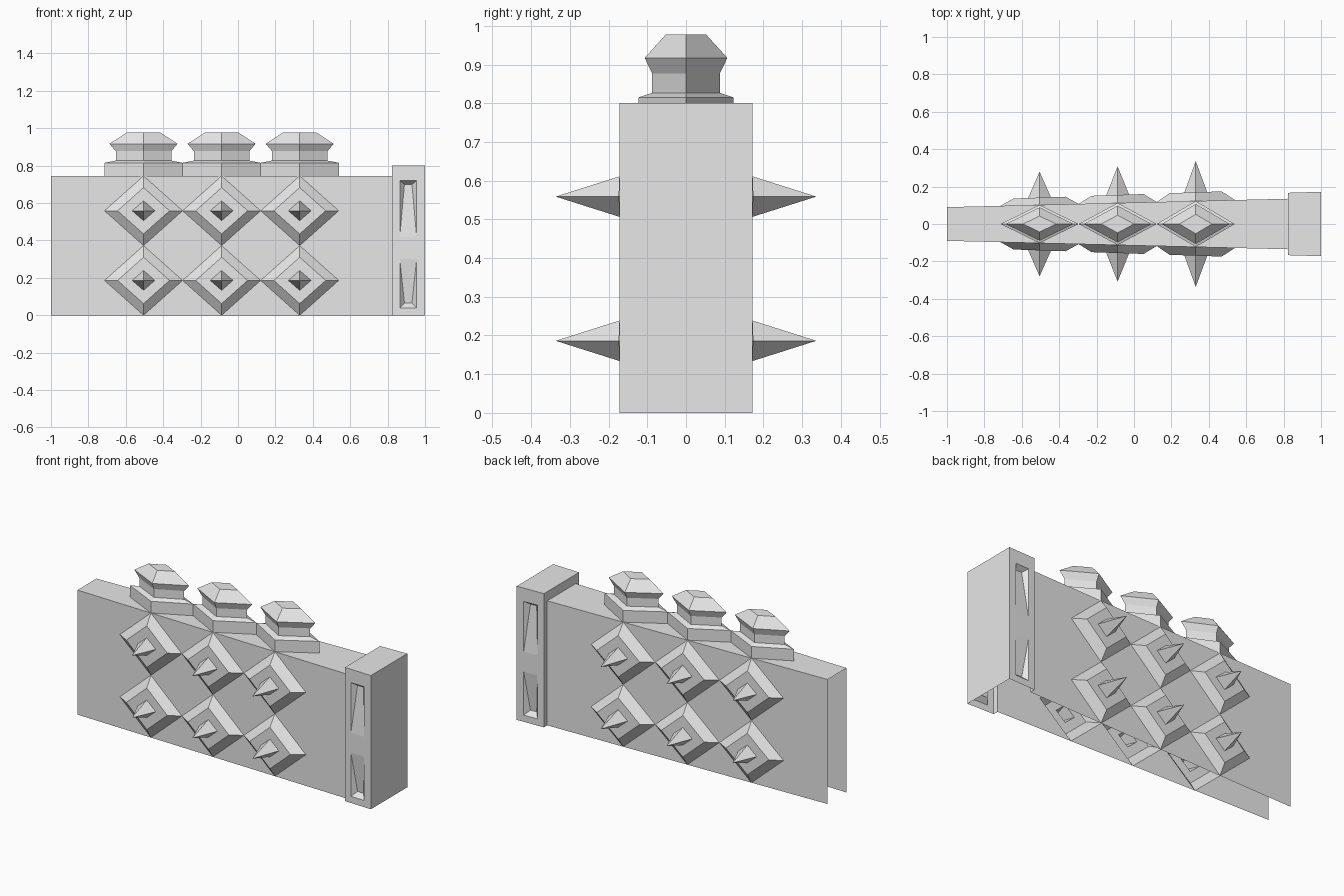
import bpy, bmesh
from mathutils import Vector

if "Cube" in bpy.data.objects:
    bpy.data.objects.remove(bpy.data.objects["Cube"])

stone = bpy.data.materials.new("stone_grey")
stone.diffuse_color = (0.8, 0.8, 0.8, 1)
stone.use_nodes = True
stone.node_tree.nodes["Principled BSDF"].inputs["Base Color"].default_value = stone.diffuse_color

TOP, BLOCK_TOP = 0.745, 0.80
BLOCK_X = 0.824
CENTRES = (-0.505, -0.0875, 0.33)
HALF_W = 0.20875
ROWS = (TOP / 4, TOP * 3 / 4)
HALF_H = TOP / 4


def half_depth(x):
    """Half thickness of the wall, which widens toward the end block."""
    return 0.09 + (x + 1) * 0.0247


def pt(x, k, z):
    """Point at k times the local half thickness; negative k is the front."""
    return Vector((x, k * half_depth(x), z))


def build(name, faces, facing=None, mirror=False):
    bm = bmesh.new()
    for points in faces:
        face = bm.faces.new([bm.verts.new(p) for p in points])
        face.normal_update()
        if facing and face.normal.dot(Vector(facing)) < 0:
            face.normal_flip()
    bmesh.ops.remove_doubles(bm, verts=bm.verts, dist=0.0002)
    if facing is None:
        bmesh.ops.recalc_face_normals(bm, faces=bm.faces)
    mesh = bpy.data.meshes.new(name)
    bm.to_mesh(mesh)
    bm.free()
    mesh.materials.append(stone)
    obj = bpy.data.objects.new(name, mesh)
    bpy.context.collection.objects.link(obj)
    if mirror:
        mod = obj.modifiers.new("mirror", 'MIRROR')
        mod.use_axis = (False, True, False)
        mod.use_mirror_merge = False
    return obj


def diamond(cx, cz, w, h, k):
    return [pt(cx - w, k, cz), pt(cx, k, cz - h), pt(cx + w, k, cz), pt(cx, k, cz + h)]


def bridge(a, b):
    n = len(a)
    return [[a[i], a[(i + 1) % n], b[(i + 1) % n], b[i]] for i in range(n)]


# Wall sides, with diamond openings left for the studs
panels = []
for end, c, s in ((-1, CENTRES[0], -1), (BLOCK_X, CENTRES[-1], 1)):
    tip = c + s * HALF_W
    panels.append([pt(x, -1, z) for x, z in (
        (end, 0), (c, 0), (tip, ROWS[0]), (c, TOP / 2), (tip, ROWS[1]), (c, TOP), (end, TOP))])
for a, b in zip(CENTRES, CENTRES[1:]):
    mid = (a + b) / 2
    panels.append([pt(a, -1, 0), pt(b, -1, 0), pt(mid, -1, ROWS[0])])
    panels.append([pt(a, -1, TOP), pt(b, -1, TOP), pt(mid, -1, ROWS[1])])
    panels.append(diamond(mid, TOP / 2, HALF_W, HALF_H, -1))
build("wall_sides", panels, (0, -1, 0), True)

# Wall top; underside and far end stay open
build("wall_top", [[pt(-1, -1, TOP), pt(BLOCK_X, -1, TOP),
                    pt(BLOCK_X, 1, TOP), pt(-1, 1, TOP)]], (0, 0, 1))

# Raised diamond plates, each with a four-sided spike
bosses = []
for cx in CENTRES:
    for cz in ROWS:
        outer = diamond(cx, cz, HALF_W, HALF_H, -1)
        plate = diamond(cx, cz, 0.139, 0.124, -1.38)
        base = diamond(cx, cz, 0.061, 0.053, -1.38)
        tip = pt(cx, -2.74, cz)
        bosses += bridge(outer, plate) + bridge(plate, base)
        bosses += [[base[i], base[(i + 1) % 4], tip] for i in range(4)]
build("spiked_plates", bosses, (0, -1, 0), True)

# Diamond-plan posts along the top
PROFILE = ((1, TOP), (1, 0.815), (0.71, 0.827), (0.71, 0.877), (0.87, 0.917), (0.42, 0.978))
for n, cx in enumerate(CENTRES):
    rings = [[pt(cx - r * HALF_W, 0, z), pt(cx, -r, z), pt(cx + r * HALF_W, 0, z), pt(cx, r, z)]
             for r, z in PROFILE]
    faces = [rings[0], rings[-1]]
    for a, b in zip(rings, rings[1:]):
        faces += bridge(a, b)
    build(f"top_post_{n + 1}", faces)

# End block sides, with a recess that deepens toward its top and bottom
K, DEEP = -1.235, -1.03
X0, X1, Z0, Z1 = 0.865, 0.955, 0.04, 0.72
IN0, IN1 = 0.890, 0.930
frame = [pt(x, K, z) for x, z in ((BLOCK_X, 0), (1, 0), (1, BLOCK_TOP), (BLOCK_X, BLOCK_TOP))]
hole = [pt(x, K, z) for x, z in ((X0, Z0), (X1, Z0), (X1, Z1), (X0, Z1))]
sides = bridge(frame, hole)
sides.append([pt(X0, K, 0.30), pt(X1, K, 0.30), pt(X1, K, 0.42), pt(X0, K, 0.42)])
for zm, ze, zi in ((0.42, Z1, Z1 - 0.02), (0.30, Z0, Z0 + 0.025)):
    il, ir = pt(IN0, DEEP, zi), pt(IN1, DEEP, zi)
    ol, orr = pt(X0, K, ze), pt(X1, K, ze)
    ml, mr = pt(X0, K, zm), pt(X1, K, zm)
    sides += [[ml, mr, ir, il], [ml, il, ol], [mr, ir, orr], [ol, orr, ir, il]]
build("end_block_sides", sides, (0, -1, 0), True)

# End block outer face, top and the step back to the wall
build("end_block_face", [[pt(1, K, 0), pt(1, -K, 0), pt(1, -K, BLOCK_TOP), pt(1, K, BLOCK_TOP)]],
      (1, 0, 0))
build("end_block_top", [[pt(BLOCK_X, K, BLOCK_TOP), pt(1, K, BLOCK_TOP),
                         pt(1, -K, BLOCK_TOP), pt(BLOCK_X, -K, BLOCK_TOP)]], (0, 0, 1))
build("end_block_step", [[pt(BLOCK_X, k, z) for k, z in (
    (K, 0), (-1, 0), (-1, TOP), (1, TOP), (1, 0), (-K, 0), (-K, BLOCK_TOP), (K, BLOCK_TOP))]],
      (-1, 0, 0))
